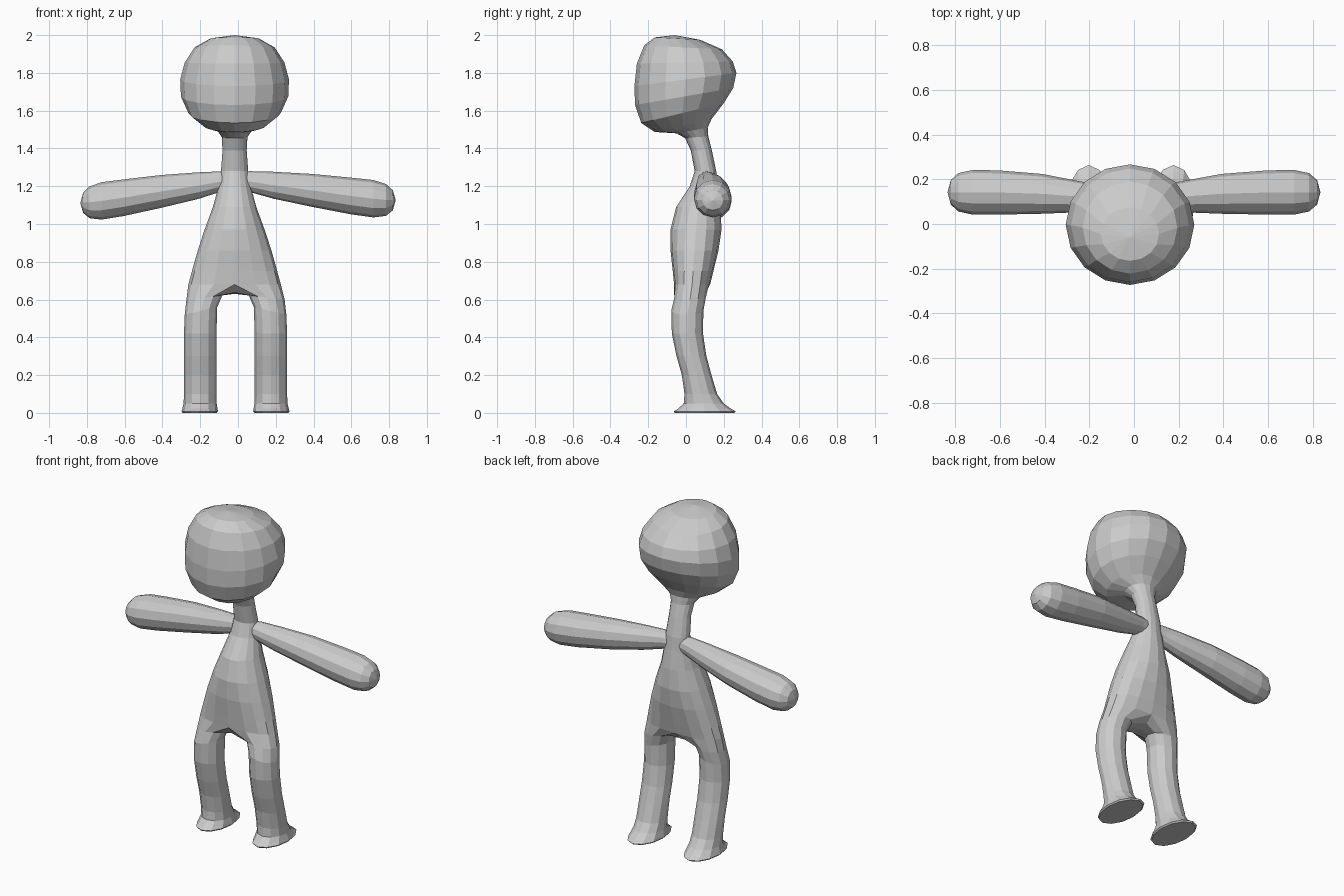
import bpy, bmesh
from math import cos, sin, radians, copysign
from mathutils import Vector

CX = -0.018  # body midline


def ring(bm, centre, a, b, angles, power=2.0):
    """Superellipse loop: a at 0 degrees, b at 90 degrees."""
    def s(v):
        return copysign(abs(v) ** (2 / power), v) if abs(v) > 1e-6 else 0.0
    return [bm.verts.new(centre + a * s(cos(radians(t))) + b * s(sin(radians(t))))
            for t in angles]


def bridge(bm, lo, hi):
    n = len(lo)
    for i in range(n):
        j = (i + 1) % n
        bm.faces.new((lo[i], lo[j], hi[j], hi[i]))


def cap(bm, loop, point):
    tip = bm.verts.new(point)
    for i in range(len(loop)):
        bm.faces.new((loop[i], loop[(i + 1) % len(loop)], tip))


def finish(bm, name):
    bmesh.ops.recalc_face_normals(bm, faces=bm.faces)
    mesh = bpy.data.meshes.new(name)
    bm.to_mesh(mesh)
    bm.free()
    obj = bpy.data.objects.new(name, mesh)
    bpy.context.collection.objects.link(obj)
    return obj


# Torso, neck and head: front y, z, back y, z, half width, squareness
TRUNK = [
    (-.063, .68, .128, .68, .245, 2.4),
    (-.070, .75, .145, .75, .226, 2.3),
    (-.082, .86, .172, .86, .195, 2.2),
    (-.082, .97, .188, .97, .159, 2.1),
    (-.052, 1.09, .183, 1.09, .115, 2),
    (.020, 1.20, .168, 1.20, .085, 2),
    (.046, 1.28, .160, 1.28, .072, 2),
    (.025, 1.39, .137, 1.39, .064, 2),
    (-.005, 1.455, .118, 1.465, .068, 2),
    (-.050, 1.48, .115, 1.51, .092, 2),
    (-.165, 1.487, .135, 1.555, .165, 2),
    (-.237, 1.535, .200, 1.64, .245, 2),
    (-.270, 1.63, .250, 1.72, .284, 2),
    (-.273, 1.73, .267, 1.80, .288, 2),
    (-.260, 1.85, .248, 1.86, .264, 2),
    (-.222, 1.945, .190, 1.925, .212, 2),
    (-.165, 1.988, .075, 1.975, .130, 2),
]
# Leg: inner x, z, outer x, z, front y, back y (from hip to sole)
LEG = [
    (.070, .622, .260, .600, -.062, .105),
    (.097, .560, .269, .520, -.078, .092),
    (.101, .420, .273, .420, -.075, .090),
    (.101, .300, .273, .300, -.050, .108),
    (.101, .200, .273, .200, -.022, .135),
    (.101, .100, .273, .100, -.008, .165),
    (.100, .050, .275, .050, -.012, .200),
    (.095, .022, .282, .022, -.042, .238),
    (.093, .008, .286, .008, -.066, .264),
    (.100, .000, .280, .000, -.060, .256),
]

bm = bmesh.new()
trunk = []
for yf, zf, yb, zb, w, power in TRUNK:
    front, back = Vector((CX, yf, zf)), Vector((CX, yb, zb))
    mid = (front + back) / 2
    trunk.append(ring(bm, mid, front - mid, Vector((w, 0, 0)),
                      [i * 22.5 for i in range(16)], power))
for lo, hi in zip(trunk, trunk[1:]):
    bridge(bm, lo, hi)
cap(bm, trunk[-1], (CX, -.06, 2.0))

# Crotch line shared by both legs, then the legs themselves
hip = trunk[0]
crotch = [bm.verts.new((CX, y, z)) for y, z in ((.09, .637), (.03, .63), (-.035, .637))]
for side in (1, -1):
    prev = [hip[(side * i) % 16] for i in range(9)] + crotch
    for xi, zi, xo, zo, yf, yb in LEG:
        inner = Vector((-.013 + side * xi, (yf + yb) / 2, zi))
        outer = Vector((-.013 + side * xo, (yf + yb) / 2, zo))
        mid = (inner + outer) / 2
        loop = ring(bm, mid, outer - mid, Vector((0, (yb - yf) / 2, 0)),
                    [-120 + 30 * i for i in range(12)])
        bridge(bm, prev, loop)
        prev = loop
    bm.faces.new(prev)
finish(bm, "body_with_head_and_legs")

# Arms: x, centre y, half depth, centre z, half height
ARM = [
    (.02, .110, .040, 1.228, .045),
    (.08, .110, .050, 1.224, .055),
    (.20, .120, .066, 1.204, .071),
    (.40, .135, .089, 1.175, .087),
    (.60, .141, .099, 1.144, .097),
    (.72, .142, .100, 1.128, .099),
    (.785, .142, .086, 1.121, .084),
    (.82, .142, .055, 1.119, .053),
]
for side, name in ((1, "left_arm"), (-1, "right_arm")):
    bm = bmesh.new()
    loops = []
    for x, y, ry, z, rz in ARM:
        # the arms droop slightly differently on each side
        centre = Vector((side * x - .02 * (1 - x / .83), y, z + side * .008 * x))
        loops.append(ring(bm, centre, Vector((0, ry, 0)), Vector((0, 0, rz)),
                          [30 * i for i in range(12)]))
    for lo, hi in zip(loops, loops[1:]):
        bridge(bm, lo, hi)
    bm.faces.new(loops[0])
    cap(bm, loops[-1], (side * .835, .142, 1.118 + side * .007))
    finish(bm, name)
